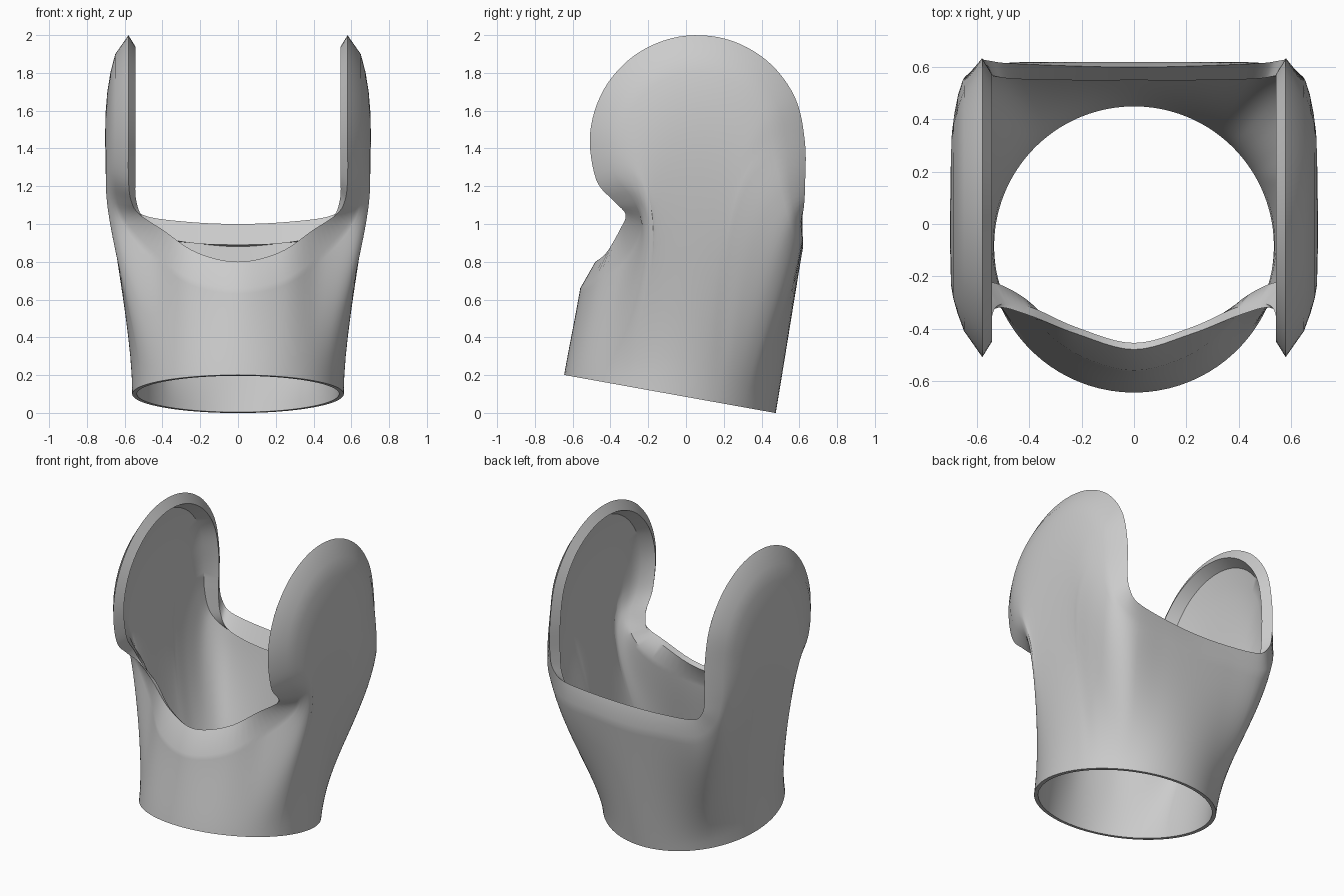
import bpy
import bmesh
from math import radians, cos, sin
from mathutils import Vector

cube = bpy.data.objects.get("Cube")
if cube:
    bpy.data.objects.remove(cube, do_unlink=True)

AXIS = Vector((0, 0.17, 1))          # leaning direction of the tube
EAR_Y, EAR_Z, EAR_R = 0.06, 1.43, 0.57
OUTER, INNER, WALL = 0.56, 0.535, 0.035
COLUMN_STEPS, RIM_STEPS = 16, 6


def key(crest, outer, inner, angle, ear):
    """One station of the rim: crest, outer and inner bevel, tube angle, ear weight."""
    return Vector((*crest, *outer, *inner, angle, ear))


def ear_key(i, count):
    """Station on the round edge of the ear, front to back."""
    f = i / (count - 1)
    a = radians(200 * (1 - f))

    def on_arc(x, r):
        return (x, EAR_Y + r * cos(a), EAR_Z + r * sin(a))
    return key(on_arc(0.58, EAR_R), on_arc(0.65, EAR_R - 0.1),
               on_arc(0.543, EAR_R - 0.06), -22 + 47 * f, 1)


# Left half of the rim: front dip, neck, ear, back edge
front = [
    key((0, -0.48, 0.8), (0, -0.56, 0.66), (0, -0.455, 0.78), -90, 0),
    key((0.22, -0.42, 0.85), (0.25, -0.48, 0.71), (0.22, -0.395, 0.83), -63, 0),
    key((0.4, -0.35, 0.97), (0.44, -0.31, 0.85), (0.39, -0.32, 0.95), -42, 0),
    key((0.52, -0.32, 1.05), (0.58, -0.24, 1), (0.5, -0.305, 1.03), -31, 0.2),
    key((0.565, -0.38, 1.12), (0.64, -0.28, 1.13), (0.54, -0.34, 1.13), -25, 0.6),
]
ear = [ear_key(i, 9) for i in range(9)]
back = [
    key((0.58, 0.63, 1.2), (0.655, 0.55, 1.2), (0.545, 0.57, 1.2), 32, 0.6),
    key((0.555, 0.625, 1.1), (0.62, 0.58, 1.03), (0.53, 0.565, 1.05), 42, 0.2),
    key((0.48, 0.615, 1.04), (0.5, 0.615, 0.93), (0.46, 0.555, 0.95), 50, 0),
    key((0.25, 0.605, 1.01), (0.26, 0.62, 0.9), (0.25, 0.55, 0.9), 68, 0),
    key((0, 0.6, 1), (0, 0.62, 0.88), (0, 0.55, 0.89), 90, 0),
]


def mirrored_key(k, end):
    """Reflect a station across the middle so the rim stays smooth there."""
    m = k.copy()
    for i in (0, 3, 6):
        m[i] = -m[i]
    m[9] = 2 * end[9] - k[9]
    return m


def spline(keys):
    """Smooth curve through all stations."""
    pts = [mirrored_key(keys[1], keys[0])] + keys + [mirrored_key(keys[-2], keys[-1])]
    result = []
    for a, b, c, d in zip(pts, pts[1:], pts[2:], pts[3:]):
        for s in range(RIM_STEPS):
            t = s / RIM_STEPS
            result.append(0.5 * (2 * b + (c - a) * t + (2 * a - 5 * b + 4 * c - d) * t ** 2
                                 + (3 * b - a - 3 * c + d) * t ** 3))
    return result + [keys[-1]]


def wall(radius, angle, end, crest, ear_weight):
    """Curve up the wall from the tilted tube end to the rim."""
    y = radius * sin(angle)
    start = Vector((radius * cos(angle), y - 0.085, 0.1 - 0.18 * y))
    length = (end - start).length
    n = Vector((0, crest.y - EAR_Y, crest.z - EAR_Z)).normalized()
    flare = Vector((-0.16, 0.4 * n.y, 0.4 * n.z + 0.1))
    p1 = start + AXIS * length * 0.28
    p2 = end - (AXIS * length / 3).lerp(flare, ear_weight)
    points = []
    for i in range(COLUMN_STEPS + 1):
        t = i / COLUMN_STEPS
        s = 1 - t
        points.append(start * s ** 3 + p1 * 3 * s * s * t + p2 * 3 * s * t * t + end * t ** 3)
    return points


def column(k):
    """Closed section: outside wall, bevelled rim, inside wall."""
    crest, outer, inner = Vector(k[0:3]), Vector(k[3:6]), Vector(k[6:9])
    a = radians(k[9])
    weight = min(max(k[10], 0), 1)
    step = outer - Vector((cos(a), sin(a), 0)) * WALL
    outside = wall(OUTER, a, outer, crest, weight)
    inside = wall(INNER, a, step, crest, weight)
    return outside + [crest, inner] + inside[::-1]


# Cuff shell, with the right half mirrored from the left
half = [column(k) for k in spline(front + ear + back)]
other = [[Vector((-p.x, p.y, p.z)) for p in col] for col in half[-2:0:-1]]
bm = bmesh.new()
grid = [[bm.verts.new(p) for p in col] for col in half + other]
for col, nxt in zip(grid, grid[1:] + grid[:1]):
    for i in range(len(col)):
        j = (i + 1) % len(col)
        bm.faces.new((col[i], nxt[i], nxt[j], col[j]))
bmesh.ops.recalc_face_normals(bm, faces=bm.faces)
mesh = bpy.data.meshes.new("cuff_shell")
bm.to_mesh(mesh)
bm.free()
shell = bpy.data.objects.new("cuff_shell", mesh)
bpy.context.collection.objects.link(shell)

# Single grey material
grey = bpy.data.materials.new("light_grey")
grey.use_nodes = True
grey.diffuse_color = (0.6, 0.6, 0.6, 1)
grey.node_tree.nodes["Principled BSDF"].inputs["Base Color"].default_value = grey.diffuse_color
mesh.materials.append(grey)

bpy.ops.object.select_all(action="DESELECT")
shell.select_set(True)
bpy.context.view_layer.objects.active = shell
bpy.ops.object.shade_smooth_by_angle(angle=radians(40))
